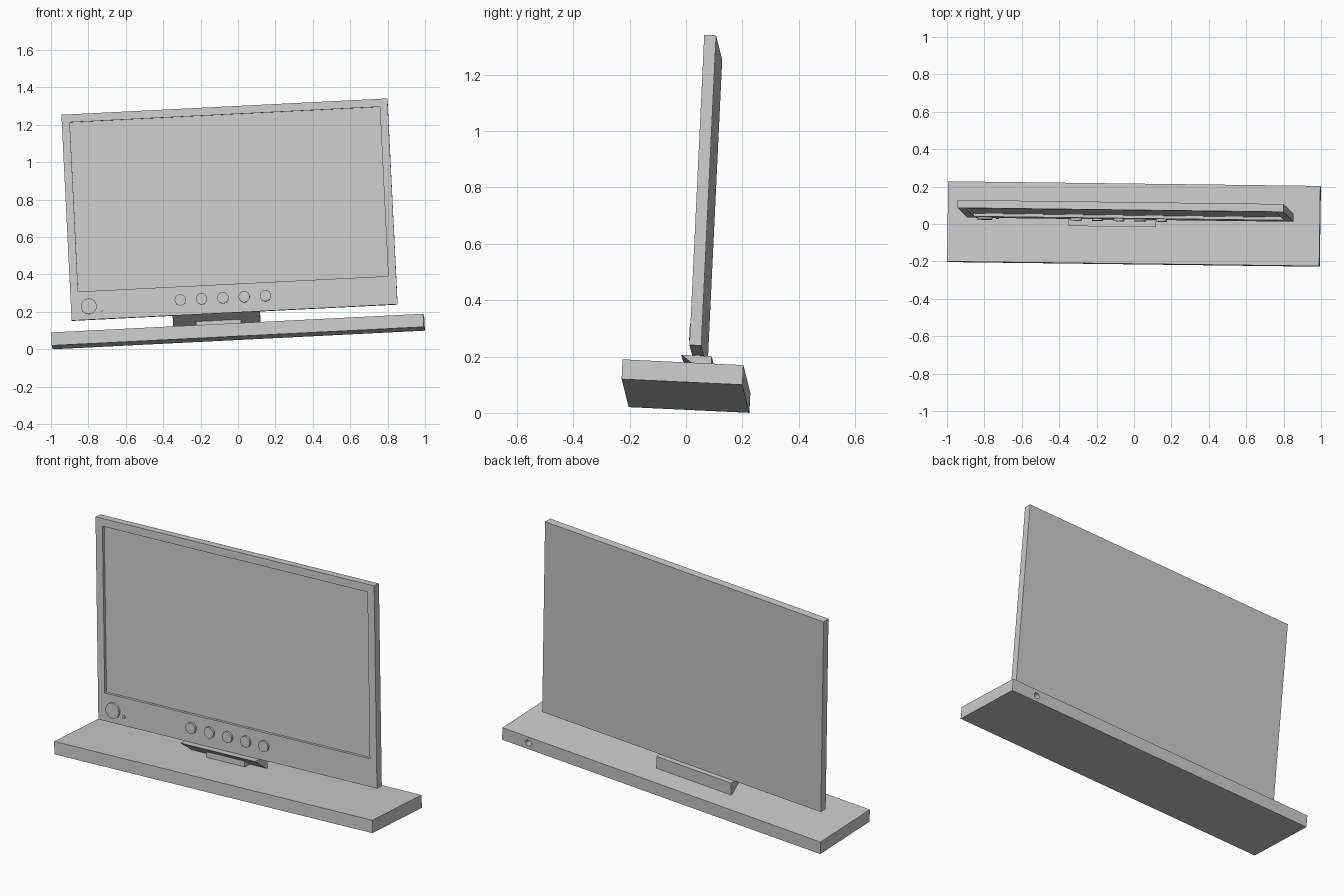
import bpy, bmesh
from math import pi
from mathutils import Matrix, Vector

if "Cube" in bpy.data.objects:
    bpy.data.objects.remove(bpy.data.objects["Cube"])

grey = bpy.data.materials.new("plain_grey")
grey.use_nodes = True
COLOUR = (0.6, 0.6, 0.6, 1)
grey.diffuse_color = COLOUR
grey.node_tree.nodes["Principled BSDF"].inputs["Base Color"].default_value = COLOUR

# The whole set leans slightly: axes of its own frame, centred on the base
ax = Vector((1, -0.0125, 0.05)).normalized()
az = ax.cross(Vector((0.0148, 1, -0.047))).normalized()
ay = az.cross(ax)
LEAN = Matrix.Translation((0, 0, 0.095)) @ Matrix((ax, ay, az)).transposed().to_4x4()


def finish(name, bm):
    bmesh.ops.recalc_face_normals(bm, faces=bm.faces)
    mesh = bpy.data.meshes.new(name)
    bm.to_mesh(mesh)
    bm.free()
    mesh.materials.append(grey)
    ob = bpy.data.objects.new(name, mesh)
    bpy.context.collection.objects.link(ob)
    ob.matrix_world = LEAN
    return ob


def box_mesh(lo, hi):
    lo, hi = Vector(lo), Vector(hi)
    bm = bmesh.new()
    bmesh.ops.create_cube(bm, size=1)
    for v in bm.verts:
        v.co = (lo + hi) / 2 + v.co * (hi - lo)
    return bm


def disc(name, x, y0, y1, z, radius, sides=32):
    bm = bmesh.new()
    place = Matrix.Translation((x, (y0 + y1) / 2, z)) @ Matrix.Rotation(pi / 2, 4, "X")
    bmesh.ops.create_cone(bm, cap_ends=True, segments=sides, radius1=radius,
                          radius2=radius, depth=y1 - y0, matrix=place)
    return finish(name, bm)


def prism(name, x0, x1, profile):
    bm = bmesh.new()
    face = bm.faces.new([bm.verts.new((x0, y, z)) for y, z in profile])
    out = bmesh.ops.extrude_face_region(bm, geom=[face])["geom"]
    bmesh.ops.translate(bm, vec=(x1 - x0, 0, 0),
                        verts=[g for g in out if isinstance(g, bmesh.types.BMVert)])
    return finish(name, bm)


# Base slab with a round socket in its back
base = finish("base", box_mesh((-0.996, -0.2145, -0.035), (0.996, 0.2145, 0.035)))
cutter = disc("socket_cutter", 0.833, 0.16, 0.25, 0, 0.017, 24)
cutter.hide_render = True
cut = base.modifiers.new("socket", "BOOLEAN")
cut.operation = "DIFFERENCE"
cut.object = cutter
bpy.context.view_layer.update()
cut_mesh = bpy.data.meshes.new_from_object(
    base.evaluated_get(bpy.context.evaluated_depsgraph_get()))
base.modifiers.clear()
base.data = cut_mesh
bpy.data.objects.remove(cutter)

# Screen panel: even bezel, deeper at the bottom, with a sunken display
FRONT, BACK, BOTTOM, TOP = 0.018, 0.06, 0.104, 1.207
bm = box_mesh((-0.886, FRONT, BOTTOM), (0.859, BACK, TOP))
bm.normal_update()
front = min(bm.faces, key=lambda f: f.normal.y)
bmesh.ops.inset_individual(bm, faces=[front], thickness=0.06)
for v in front.verts:
    if v.co.z < 0.5:
        v.co.z = BOTTOM + 0.153
bmesh.ops.inset_individual(bm, faces=[front], thickness=0)
for v in front.verts:
    v.co.y += 0.016
finish("screen", bm)

# Neck wedge under the screen, with a small foot block in front
prism("neck", -0.345, 0.122, [(-0.02, BOTTOM), (0.088, BOTTOM), (0.088, 0.034), (0.08, 0.034)])
finish("neck_foot", box_mesh((-0.222, 0.034, 0.034), (0.018, 0.085, 0.068)))

# Control buttons, power button and indicator light
for i in range(5):
    disc(f"button_{i + 1}", -0.3 + i * 0.114, FRONT - 0.012, FRONT + 0.005, 0.185, 0.03)
disc("power_button", -0.79, FRONT - 0.012, FRONT + 0.005, 0.175, 0.042)
disc("indicator_light", -0.725, FRONT - 0.006, FRONT + 0.005, 0.152, 0.009, 16)
